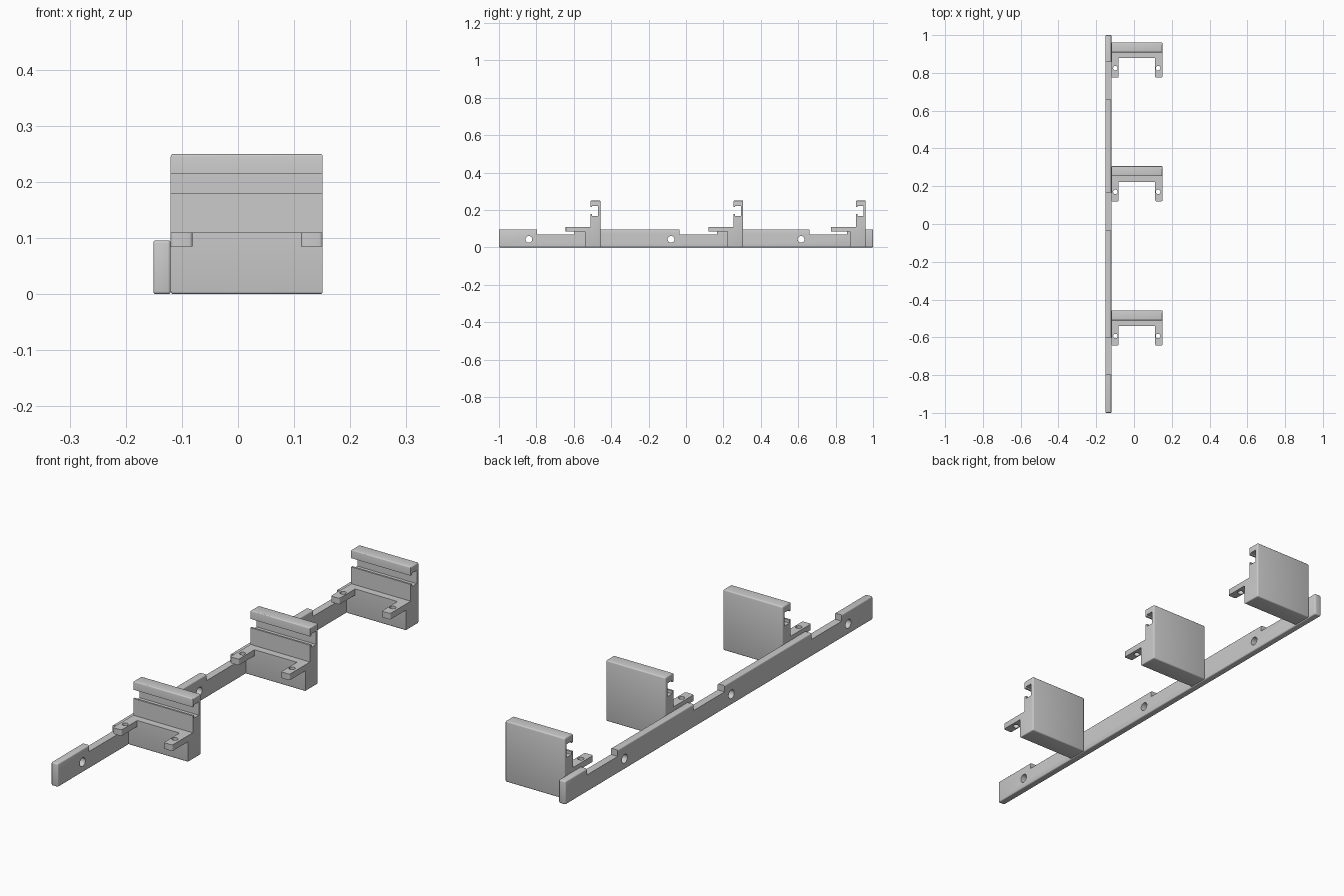
import bpy, bmesh
from mathutils import Matrix

cube = bpy.data.objects.get("Cube")
if cube:
    bpy.data.objects.remove(cube, do_unlink=True)

grey = bpy.data.materials.new("light grey")
grey.use_nodes = True
grey.diffuse_color = (0.6, 0.6, 0.6, 1)
grey.node_tree.nodes["Principled BSDF"].inputs["Base Color"].default_value = (0.6, 0.6, 0.6, 1)

RAIL_LEFT, RAIL_RIGHT, RAIL_TOP = -0.151, -0.12, 0.096
SIDE, TOP = 0.151, 0.25
BACKS = (-0.457, 0.306, 0.961)


def near(a, b):
    return abs(a - b) < 1e-4


def prism(name, profile, x0, x1, rule, radius):
    """Extrude a (y, z) profile along x and round the edges chosen by rule."""
    bm = bmesh.new()
    face = bm.faces.new([bm.verts.new((x0, y, z)) for y, z in profile])
    out = bmesh.ops.extrude_face_region(bm, geom=[face])
    moved = [g for g in out["geom"] if isinstance(g, bmesh.types.BMVert)]
    bmesh.ops.translate(bm, verts=moved, vec=(x1 - x0, 0, 0))
    bmesh.ops.recalc_face_normals(bm, faces=bm.faces)
    edges = [e for e in bm.edges if rule(e.verts[0].co, e.verts[1].co)]
    bmesh.ops.bevel(bm, geom=edges, offset=radius, segments=3, profile=0.5, affect="EDGES")
    mesh = bpy.data.meshes.new(name)
    bm.to_mesh(mesh)
    bm.free()
    mesh.materials.append(grey)
    obj = bpy.data.objects.new(name, mesh)
    bpy.context.collection.objects.link(obj)
    return obj


def drill(obj, centres, radius, axis):
    """Cut round holes through obj along the given axis."""
    bm = bmesh.new()
    turn = Matrix.Rotation(1.5707963, 4, "Y") if axis == "X" else Matrix()
    for c in centres:
        bmesh.ops.create_cone(bm, cap_ends=True, segments=24, radius1=radius, radius2=radius,
                              depth=0.2, matrix=Matrix.Translation(c) @ turn)
    mesh = bpy.data.meshes.new("hole_cutter")
    bm.to_mesh(mesh)
    bm.free()
    cutter = bpy.data.objects.new("hole_cutter", mesh)
    bpy.context.collection.objects.link(cutter)
    cutter.hide_render = True
    mod = obj.modifiers.new("holes", "BOOLEAN")
    mod.operation, mod.solver, mod.object = "DIFFERENCE", "EXACT", cutter
    bpy.context.view_layer.objects.active = obj
    bpy.ops.object.modifier_apply(modifier=mod.name)
    bpy.data.objects.remove(cutter, do_unlink=True)


def smooth(obj):
    bpy.ops.object.select_all(action="DESELECT")
    obj.select_set(True)
    bpy.context.view_layer.objects.active = obj
    bpy.ops.object.shade_smooth_by_angle(angle=0.6)


# Long rail with a shallow notch in front of every bracket
notches = ((-0.797, -0.60), (-0.035, 0.166), (0.66, 0.86))
outline = [(-1, 0), (-1, RAIL_TOP)]
for a, b in notches:
    outline += [(a, RAIL_TOP), (a, 0.07), (b, 0.07), (b, RAIL_TOP)]
outline += [(1, RAIL_TOP), (1, 0)]


def rail_edges(a, b):
    top = near(a.z, RAIL_TOP) and near(b.z, RAIL_TOP) and near(a.x, b.x)
    bottom = near(a.z, 0) and near(b.z, 0)
    end = near(abs(a.y), 1) and near(a.y, b.y)
    return top or bottom or end


rail = prism("rail", outline, RAIL_LEFT, RAIL_RIGHT, rail_edges, 0.005)
drill(rail, [(-0.135, y, 0.043) for y in (-0.84, -0.08, 0.615)], 0.018, "X")
smooth(rail)

# Brackets: stepped plate with an undercut slot, and two drilled arms
plate = [(0, 0), (0, TOP), (-0.053, TOP), (-0.053, 0.215), (-0.045, 0.215),
         (-0.045, 0.222), (-0.013, 0.222), (-0.013, 0.167), (-0.045, 0.167),
         (-0.045, 0.179), (-0.053, 0.179), (-0.053, 0.11), (-0.083, 0.11), (-0.083, 0)]
FRONT, TIP = -0.083, -0.186

for i, back in enumerate(BACKS, 1):
    def plate_edges(a, b):
        return any(near(p, v) and near(q, v) for p, q, v in
                   ((a.y, b.y, back), (a.z, b.z, 0), (a.z, b.z, TOP)))

    body = prism(f"bracket_plate_{i}", [(back + y, z) for y, z in plate],
                 RAIL_RIGHT, SIDE, plate_edges, 0.005)
    smooth(body)

    def tip_edges(a, b):
        return near(a.y, back + TIP) and near(b.y, a.y) and near(a.x, b.x)

    for side, x0, x1 in (("right", RAIL_RIGHT, -0.081), ("left", 0.112, SIDE)):
        box = [(back + y, z) for y, z in
               ((FRONT, 0.085), (FRONT, 0.11), (TIP, 0.11), (TIP, 0.085))]
        arm = prism(f"bracket_arm_{side}_{i}", box, x0, x1, tip_edges, 0.006)
        drill(arm, [((x0 + x1) / 2 + (0.002 if side == "right" else -0.004),
                     back - 0.136, 0.1)], 0.012, "Z")
        smooth(arm)
